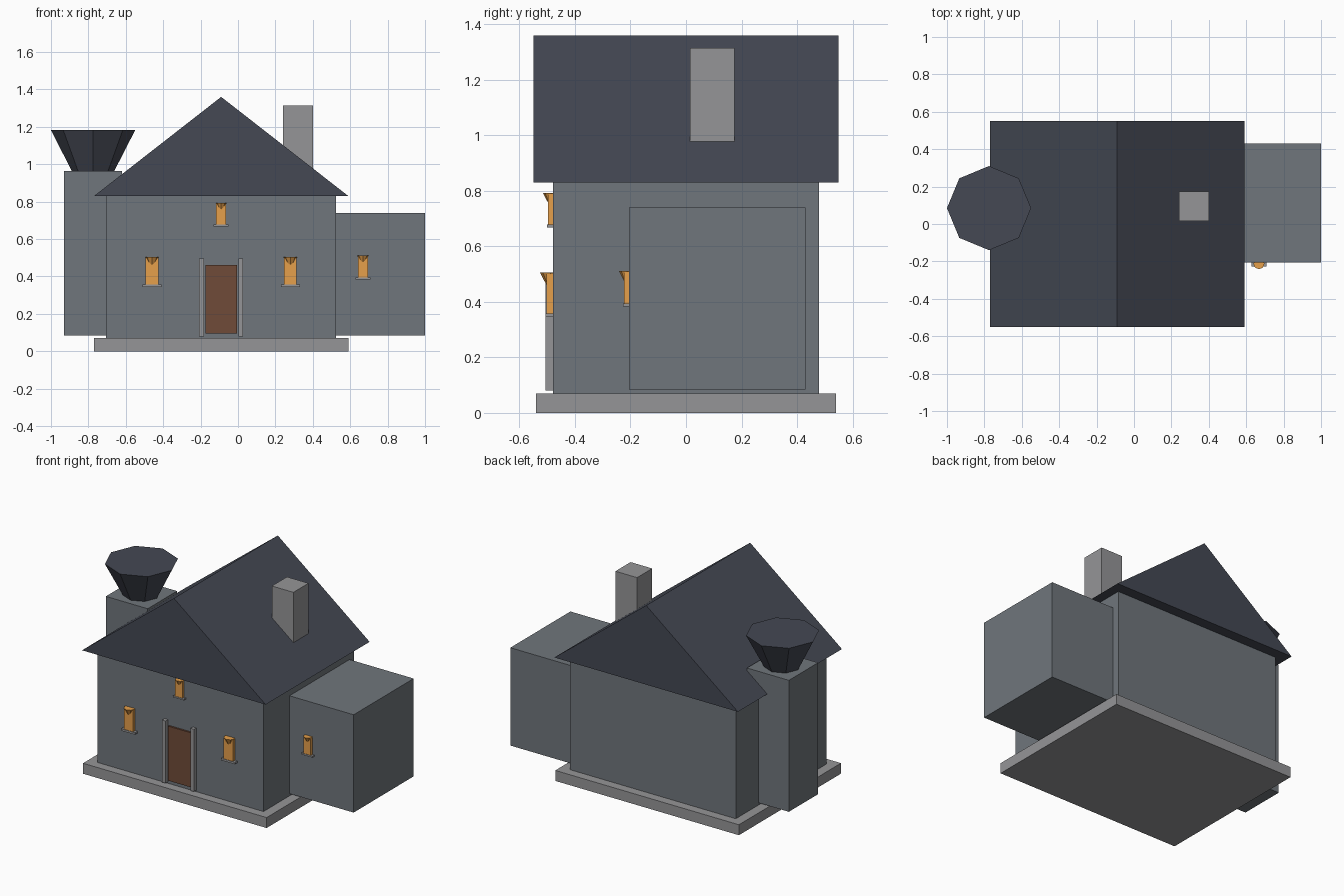
import bpy
import bmesh
from math import pi

if "Cube" in bpy.data.objects:
    bpy.data.objects.remove(bpy.data.objects["Cube"])


def material(name, rgb):
    m = bpy.data.materials.new(name)
    m.diffuse_color = (*rgb, 1)
    m.use_nodes = True
    m.node_tree.nodes["Principled BSDF"].inputs["Base Color"].default_value = m.diffuse_color
    return m


WALL = material("wall_slate", (0.16, 0.18, 0.20))
ROOF = material("roof_dark", (0.058, 0.065, 0.087))
STONE = material("stone_grey", (0.30, 0.30, 0.31))
GLOW = material("window_amber", (0.79, 0.35, 0.07))
WOOD = material("door_wood", (0.16, 0.07, 0.04))


def box(name, x, y, z, mat):
    """Box from (min, max) pairs."""
    bpy.ops.mesh.primitive_cube_add(
        size=1, location=[(a + b) / 2 for a, b in (x, y, z)])
    o = bpy.context.object
    o.name = name
    o.scale = [b - a for a, b in (x, y, z)]
    bpy.ops.object.transform_apply(location=False, rotation=False, scale=True)
    o.data.materials.append(mat)
    return o


def inverted_cone(name, x, y, top, r, h, mat):
    """Eight-sided cone, point down, flat cap at height top."""
    bpy.ops.mesh.primitive_cone_add(
        vertices=8, radius1=r, radius2=0, depth=h,
        location=(x, y, top - h / 2), rotation=(pi, 0, 0))
    o = bpy.context.object
    o.name = name
    o.data.materials.append(mat)
    return o


def gable_roof(name, profile, y0, y1, mat):
    """Solid prism extruded along y from an x/z profile."""
    bm = bmesh.new()
    face = bm.faces.new([bm.verts.new((x, y0, z)) for x, z in profile])
    ext = bmesh.ops.extrude_face_region(bm, geom=[face], use_keep_orig=True)
    for v in ext["geom"]:
        if isinstance(v, bmesh.types.BMVert):
            v.co.y = y1
    bmesh.ops.recalc_face_normals(bm, faces=bm.faces)
    me = bpy.data.meshes.new(name)
    bm.to_mesh(me)
    bm.free()
    o = bpy.data.objects.new(name, me)
    bpy.context.collection.objects.link(o)
    me.materials.append(mat)
    return o


def window(name, x, wall_y, z, s):
    """Amber pane, stone sill and cone hood; z is the sill's underside."""
    box(name + "_sill", (x - 0.051 * s, x + 0.051 * s),
        (wall_y - 0.027 * s, wall_y + 0.01), (z, z + 0.013 * s), STONE)
    box(name + "_pane", (x - 0.034 * s, x + 0.034 * s),
        (wall_y - 0.023 * s, wall_y + 0.01), (z + 0.013 * s, z + 0.155 * s), GLOW)
    inverted_cone(name + "_hood", x, wall_y - 0.009 * s,
                  z + 0.16 * s, 0.037 * s, 0.07 * s, GLOW)


CX = -0.09   # house centre line
FRONT = -0.48

# Main house
box("foundation", (-0.77, 0.59), (-0.54, 0.54), (0, 0.07), STONE)
box("main_walls", (-0.705, 0.525), (FRONT, 0.48), (0.07, 0.83), WALL)
gable_roof("main_roof", [(-0.77, 0.83), (0.59, 0.83), (CX, 1.36)], -0.55, 0.55, ROOF)
box("chimney", (0.24, 0.40), (0.015, 0.175), (0.95, 1.315), STONE)

# Side annex
box("annex", (0.50, 1.0), (-0.205, 0.43), (0.085, 0.74), WALL)

# Tower with its funnel-shaped cap
box("tower", (-0.93, -0.62), (-0.07, 0.24), (0.085, 0.965), WALL)
inverted_cone("tower_cap", -0.775, 0.085, 1.182, 0.225, 0.44, ROOF)

# Door and jambs
box("door", (CX - 0.085, CX + 0.085), (FRONT - 0.012, FRONT + 0.01), (0.095, 0.46), WOOD)
for side, sx in (("left", -1), ("right", 1)):
    cx = CX + sx * 0.105
    box("door_jamb_" + side, (cx - 0.013, cx + 0.013),
        (FRONT - 0.026, FRONT + 0.01), (0.08, 0.497), STONE)

# Windows
window("left_window", CX - 0.37, FRONT, 0.345, 1.0)
window("right_window", CX + 0.37, FRONT, 0.345, 1.0)
window("upper_window", CX, FRONT, 0.668, 0.78)
window("annex_window", 0.668, -0.205, 0.383, 0.8)
